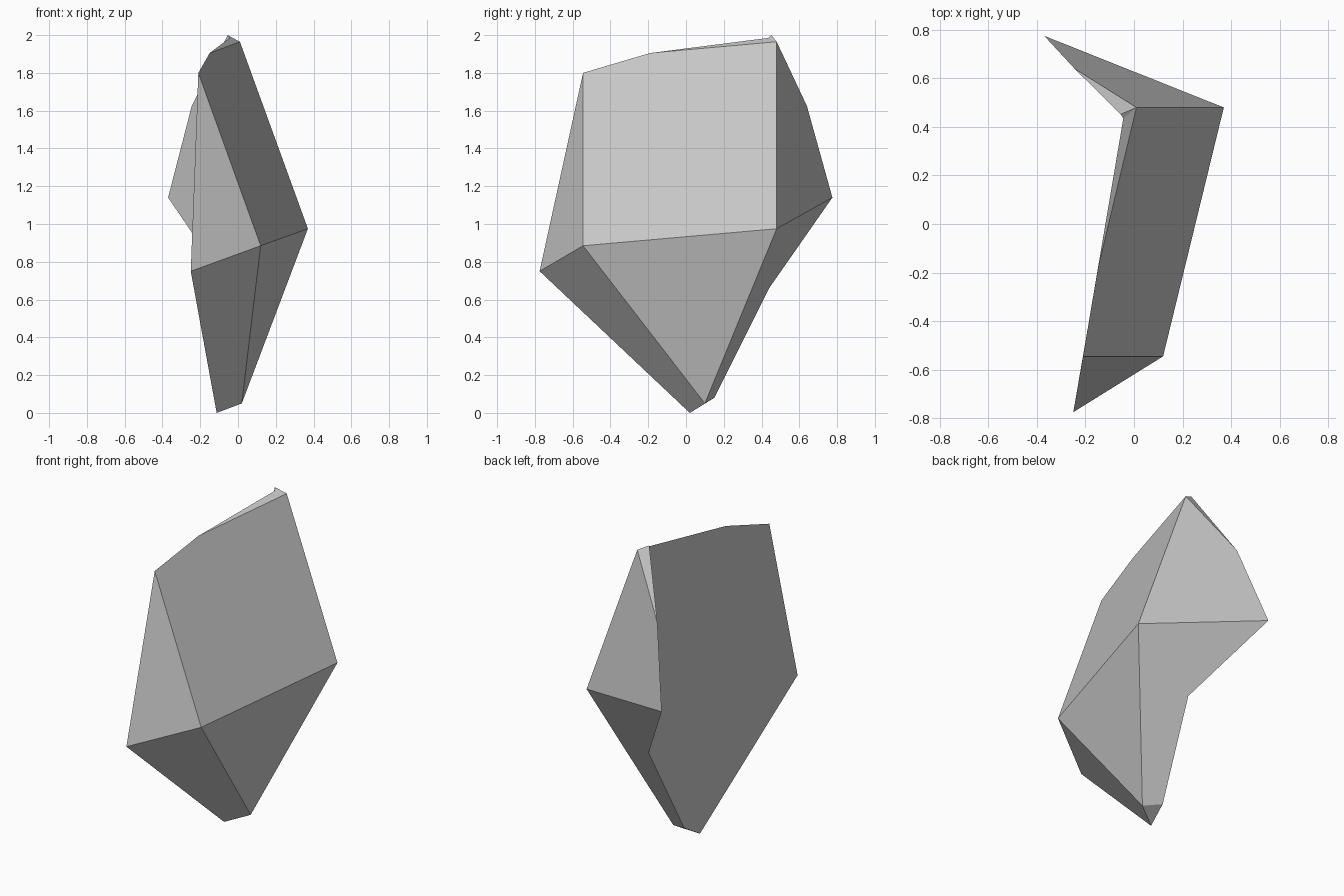
import bpy
import bmesh

default_cube = bpy.data.objects.get("Cube")
if default_cube:
    bpy.data.objects.remove(default_cube, do_unlink=True)

# Stone colour
stone = bpy.data.materials.new("light_grey_stone")
stone.use_nodes = True
colour = (0.58, 0.58, 0.58, 1.0)
stone.diffuse_color = colour
shader = next(n for n in stone.node_tree.nodes if n.type == "BSDF_PRINCIPLED")
shader.inputs["Base Color"].default_value = colour

# Named corners of the broken stone shard
corners = {
    # belt around the middle
    "belt_front": (-0.25, -0.775, 0.75),
    "belt_bend": (0.12, -0.545, 0.885),
    "belt_side": (0.37, 0.48, 0.975),
    "belt_back": (-0.37, 0.775, 1.14),
    # upper rim
    "top_front": (-0.21, -0.545, 1.80),
    "top_ridge": (-0.15, -0.19, 1.905),
    "top_side": (0.01, 0.48, 1.965),
    "top_notch": (-0.044, 0.435, 1.985),
    "top_peak": (-0.055, 0.452, 2.00),
    "wing_top": (-0.245, 0.64, 1.625),
    # lower tip
    "tip_low": (-0.113, 0.02, 0.0),
    "tip_side": (0.02, 0.10, 0.05),
    "tip_back": (-0.092, 0.15, 0.08),
    "inner_low": (-0.043, 0.44, 0.66),
}

# Each facet lists the corners around its outline
facets = [
    # upper outer facets
    "belt_front belt_bend top_front",
    "belt_bend belt_side top_side top_ridge top_front",
    "belt_side belt_back wing_top top_side",
    "top_side wing_top top_peak",
    "top_ridge top_side top_notch",
    "top_side top_peak top_notch",
    # lower outer facets
    "belt_bend belt_front tip_low tip_side",
    "belt_side belt_bend tip_side",
    "belt_back belt_side tip_side tip_back inner_low",
    "tip_side tip_low tip_back",
    # two break planes meeting in the hollow
    "belt_front top_front top_ridge top_notch inner_low tip_back tip_low",
    "top_notch top_peak wing_top belt_back inner_low",
]

bm = bmesh.new()
verts = {name: bm.verts.new(point) for name, point in corners.items()}
for facet in facets:
    bm.faces.new([verts[name] for name in facet.split()])
bmesh.ops.recalc_face_normals(bm, faces=bm.faces[:])

mesh = bpy.data.meshes.new("stone_shard")
bm.to_mesh(mesh)
bm.free()
mesh.materials.append(stone)
shard = bpy.data.objects.new("stone_shard", mesh)
bpy.context.scene.collection.objects.link(shard)
